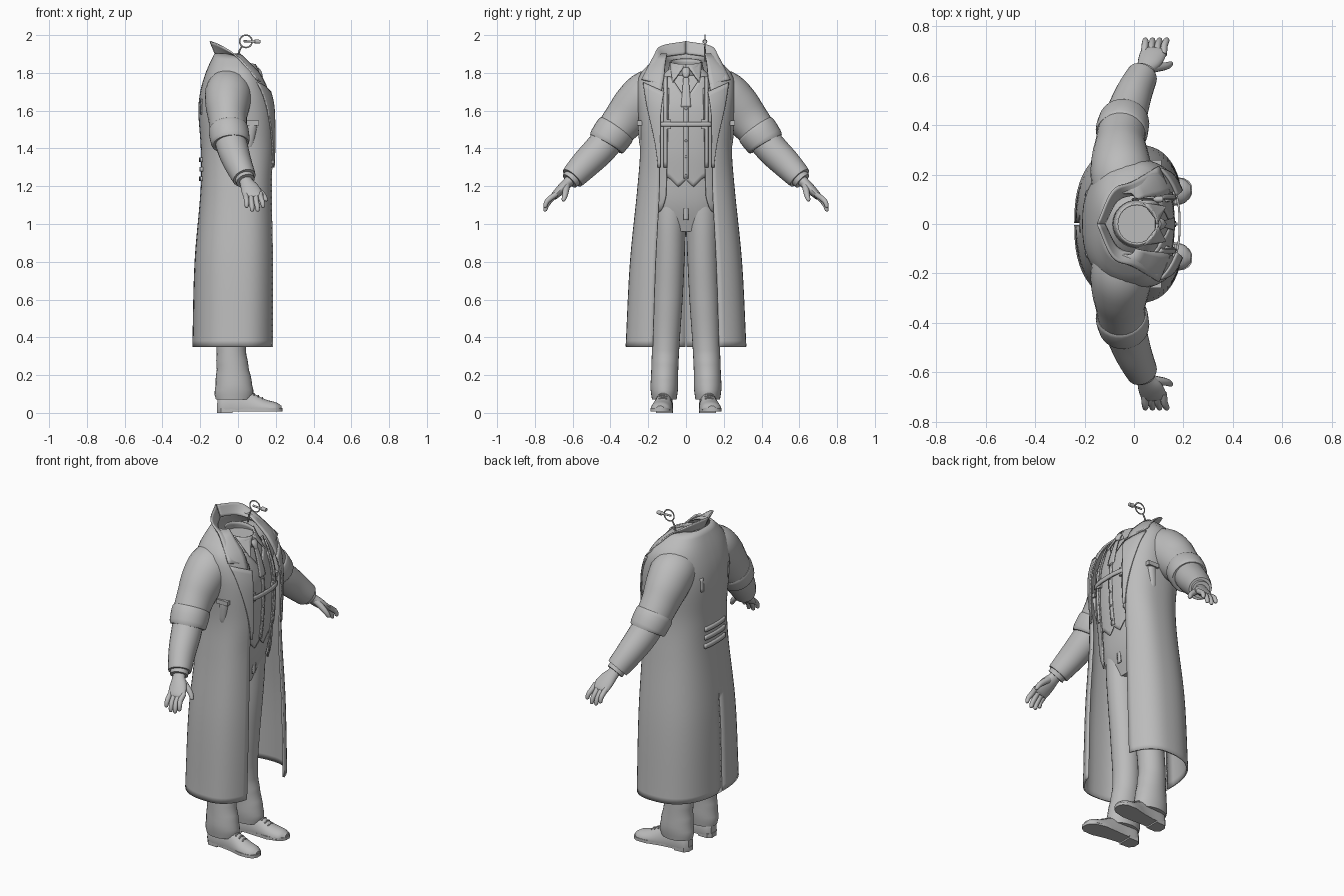
import bpy, bmesh, math
from mathutils import Vector

if "Cube" in bpy.data.objects:
    bpy.data.objects.remove(bpy.data.objects["Cube"])

grey = bpy.data.materials.new("plain_grey")
grey.diffuse_color = (0.5, 0.5, 0.5, 1)
grey.use_nodes = True
grey.node_tree.nodes["Principled BSDF"].inputs["Base Color"].default_value = grey.diffuse_color
P = 0.8  # superellipse exponent of the body sections


def spow(a, p=P):
    return math.copysign(abs(a) ** p, a)


def sample(rows, z):
    """Smoothly interpolate rows keyed by their first value."""
    z = min(max(z, rows[0][0]), rows[-1][0])
    i = max(k for k in range(len(rows) - 1) if rows[k][0] <= z)
    a, b = rows[i], rows[i + 1]
    p, n = rows[max(i - 1, 0)], rows[min(i + 2, len(rows) - 1)]
    t = (z - a[0]) / (b[0] - a[0])
    out = []
    for k in range(1, len(a)):
        ma = (b[k] - p[k]) / (b[0] - p[0]) * (b[0] - a[0])
        mb = (n[k] - a[k]) / (n[0] - a[0]) * (b[0] - a[0])
        out.append((2*t**3 - 3*t*t + 1)*a[k] + (t**3 - 2*t*t + t)*ma
                   + (3*t*t - 2*t**3)*b[k] + (t**3 - t*t)*mb)
    return out


def make(name, rings, closed=True, caps=True, thick=0, mirror=False, skip=None, angle=40):
    """Skin a list of equal-length point rings."""
    bm = bmesh.new()
    vs = [[bm.verts.new(p) for p in r] for r in rings]
    n = len(vs[0])
    for i in range(len(vs) - 1):
        for j in range(n if closed else n - 1):
            k = (j + 1) % n
            if not (skip and skip(i, j)):
                bm.faces.new((vs[i][j], vs[i][k], vs[i+1][k], vs[i+1][j]))
    if closed and caps:
        bm.faces.new(vs[0])
        bm.faces.new(vs[-1])
    bmesh.ops.recalc_face_normals(bm, faces=bm.faces)
    me = bpy.data.meshes.new(name)
    bm.to_mesh(me)
    bm.free()
    me.polygons.foreach_set("use_smooth", [True] * len(me.polygons))
    me.set_sharp_from_angle(angle=math.radians(angle))
    me.materials.append(grey)
    ob = bpy.data.objects.new(name, me)
    bpy.context.collection.objects.link(ob)
    if thick:
        m = ob.modifiers.new("thickness", 'SOLIDIFY')
        m.thickness, m.offset = thick, 0
    if mirror:
        m = ob.modifiers.new("mirror", 'MIRROR')
        m.use_axis = (False, True, False)
        m.use_clip = False
        m.use_mirror_merge = False
    return ob


def tube(name, pts, n=20, ref=(1, 0, 0), sub=4, floor=None, **kw):
    """Sweep an ellipse along points (x, y, z, side radius, other radius)."""
    rows = [(float(i), *p) for i, p in enumerate(pts)]
    m = (len(pts) - 1) * sub
    s = [sample(rows, i / sub) for i in range(m + 1)]
    rings = []
    for i, q in enumerate(s):
        c = Vector(q[:3])
        t = (Vector(s[min(i+1, m)][:3]) - Vector(s[max(i-1, 0)][:3])).normalized()
        a = Vector(ref)
        a = (a - t * a.dot(t)).normalized()
        b = t.cross(a)
        ring = [c + a*q[3]*math.cos(2*math.pi*j/n) + b*q[4]*math.sin(2*math.pi*j/n) for j in range(n)]
        if floor is not None:
            for p in ring:
                p.z = max(p.z, floor)
        rings.append(ring)
    return make(name, rings, **kw)


def patch(name, f, nu=12, nv=16, thick=0.008, **kw):
    return make(name, [[f(i / nu, j / nv) for i in range(nu + 1)] for j in range(nv + 1)],
                closed=False, thick=thick, **kw)


def box(name, c, s, **kw):
    x, y, z = (k / 2 for k in s)
    return make(name, [[(c[0]+a*x, c[1]+b*y, c[2]+h) for a, b in ((-1, -1), (1, -1), (1, 1), (-1, 1))]
                       for h in (-z, z)], **kw)


def lerp(a, b, t):
    return a + (b - a) * t


# section rows: height, back x, front x, half width, half opening
COAT = [(.35, -.237, .198, .315, .175), (.8, -.225, .198, .292, .16), (1.2, -.192, .19, .252, .14),
        (1.4, -.192, .2, .238, .14), (1.6, -.205, .195, .25, .14), (1.7, -.195, .17, .255, .13),
        (1.79, -.17, .125, .24, .115), (1.85, -.145, .07, .185, .11), (1.9, -.12, .02, .125, .1)]
BODY = [(.96, -.08, .07, .12), (1.1, -.13, .115, .185), (1.25, -.14, .135, .19), (1.4, -.15, .15, .2),
        (1.6, -.16, .15, .2), (1.7, -.15, .13, .17), (1.78, -.11, .105, .13), (1.83, -.07, .085, .08)]


def section(rows, z, th):
    r = sample(rows, z)
    cx = (r[0] + r[1]) / 2 + .03
    c = math.cos(th)
    return (cx + spow(c) * (r[1] - cx if c > 0 else cx - r[0]), r[2] * spow(math.sin(th)), z)


def front(rows, y, z, off=0):
    """Point on the front surface at a given y and z."""
    r = sample(rows, z)
    p = section(rows, z, math.asin(min(abs(y) / r[2], .97) ** (1 / P)))
    return (p[0] + off, y, z)


# long open coat with a back slit
coat = []
for i in range(49):
    z = lerp(.35, 1.9, i / 48)
    r = sample(COAT, z)
    t0 = math.asin((r[3] / r[2]) ** (1 / P))
    half = [lerp(t0, math.pi - .004, j / 23) for j in range(24)]
    coat.append([section(COAT, z, t) for t in half + [2*math.pi - t for t in reversed(half)]])
make("coat", coat, closed=False, thick=.01, skip=lambda i, j: j == 23 and i < 18)

# turned-up collar running into the lapels
LOW = [(0, .145, .125, 1.74), (.3, .05, .12, 1.85), (.65, -.06, .1, 1.885), (1, -.12, 0, 1.9)]
TOP = [(0, .10, .235, 1.765), (.3, .0, .175, 1.88), (.65, -.085, .135, 1.94), (1, -.147, 0, 1.967)]
patch("coat_collar", lambda u, v: [lerp(a, b, u) for a, b in zip(sample(LOW, v), sample(TOP, v))],
      nu=5, nv=20, mirror=True)


def lapel(u, v):
    z = lerp(1.3, 1.75, v)
    g = sample(COAT, z)[3] - .006
    return front(COAT, g + u * lerp(.015, .11, v ** 1.5), z - .05 * v * (1 - u), .011)


patch("lapel", lapel, mirror=True)

# inner body, vest, shirt and tie
make("torso", [[section(BODY, lerp(.96, 1.83, i / 30), 2*math.pi*j/32) for j in range(32)] for i in range(31)])


def vest(u, v):
    y = lerp(-.145, .145, u)
    low = 1.245 - .05 * max(0, 1 - abs(abs(y) - .04) / .05)
    return front(BODY, y, lerp(low, min(1.66 + abs(y) * 1.5, 1.78), v), .008)


patch("vest", vest, nu=28, nv=20)
patch("vest_front_edge", lambda u, v: front(BODY, lerp(-.012, .012, u), lerp(1.24, 1.65, v), .014), nu=2, thick=.006)
for k in range(5):
    p = front(BODY, 0, 1.27 + k * .085)
    tube("vest_button", [(p[0] + .01, 0, p[2], .008, .008), (p[0] + .023, 0, p[2], .006, .006)],
         n=10, ref=(0, 1, 0), sub=1)
patch("tie", lambda u, v: front(BODY, (u - .5) * 2 * (.026 - .014 * v), lerp(1.62, 1.8, v), .014), nu=4)
tube("tie_knot", [(.098, 0, 1.82, .02, .014), (.112, 0, 1.8, .022, .014), (.122, 0, 1.775, .012, .01)], n=12, ref=(0, 1, 0))


def neckband(u, v):
    t = 2 * math.pi * u
    r = lerp(.095, .08, v)
    return (.012 + r * math.cos(t), r * math.sin(t), 1.8 + v * .06 - .015 * math.cos(t))


patch("shirt_collar", neckband, nu=32, nv=3)
patch("shirt_collar_flap", lambda u, v: (lerp(lerp(.098, .04, u), .128, v), lerp(lerp(.01, .085, u), .07, v),
      lerp(lerp(1.835, 1.855, u), 1.75, v)), nu=4, nv=5, mirror=True)

# jacket fronts under the coat with rounded lower corners
patch("jacket_front", lambda u, v: front(BODY, lerp(lerp(.105, .09, v), .16, u),
      lerp(1.06 + .09 * (1 - u) ** 3, 1.72, v), .017), mirror=True)
patch("suspender_strap", lambda u, v: front(BODY, lerp(.1, .118, u), lerp(1.3, 1.78, v), .026), nu=2, mirror=True)
patch("chest_strap", lambda u, v: front(BODY, lerp(-.14, .14, v), lerp(1.515, 1.54, u), .032), nu=2)
box("strap_buckle", (.168, .095, 1.528), (.014, .03, .05), mirror=True)

# trousers: height, x range, inner and outer y
LEG = [(.07, -.12, .075, .05, .18), (.13, -.122, .08, .042, .188), (.2, -.115, .065, .042, .185),
       (.35, -.113, .042, .035, .18), (.6, -.1, .062, .018, .175), (.8, -.1, .085, .008, .172),
       (.96, -.115, .1, 0, .175), (1.06, -.125, .105, -.01, .18), (1.12, -.125, .105, -.01, .18)]
legs = []
for i in range(41):
    z = lerp(.07, 1.12, i / 40)
    a, b, c, d = sample(LEG, z)
    wave = .004 * math.sin(z * 75) * max(0, 1 - z / .45)  # ankle folds
    legs.append([((a+b)/2 + ((b-a)/2 + wave) * math.cos(t), (c+d)/2 + (d-c)/2 * math.sin(t), z)
                 for t in (2*math.pi*j/28 for j in range(28))])
make("trouser_leg", legs, mirror=True)
patch("trouser_fly", lambda u, v: (.104 + .006 * v, lerp(-.012, .012, u), lerp(1.02, 1.2, v)), nu=2)

# shoes with sole, heel and laces
tube("shoe", [(-.108, .11, .03, .025, .07), (-.08, .112, .03, .043, .095), (0, .116, .03, .045, .098),
              (.07, .12, .025, .05, .08), (.14, .128, .02, .057, .052), (.2, .135, .018, .05, .038),
              (.23, .137, .018, .022, .02)], ref=(0, 1, 0), floor=.015, mirror=True)
SOLE = [(-.11, .11, .02), (-.09, .112, .042), (0, .116, .043), (.07, .12, .05), (.14, .128, .06),
        (.2, .135, .052), (.225, .137, .035), (.235, .138, .015)]
for name, x1, z0, z1 in (("sole", .235, .008, .026), ("shoe_heel", -.03, 0, .02)):
    s = [q for q in SOLE if q[0] <= x1] if x1 > 0 else SOLE[:2] + [(x1, .115, .043)]
    edge = [(x, y - w) for x, y, w in s] + [(x, y + w) for x, y, w in reversed(s)]
    make(name, [[(x, y, z) for x, y in edge] for z in (z0, z1)], mirror=True)
for k in range(3):
    x, z = .085 + k * .022, .1 - k * .011
    tube("shoe_lace", [(x, .1, z - .006, .004, .004), (x, .122, z + .002, .004, .004),
                       (x, .144, z - .006, .004, .004)], n=8, sub=2, mirror=True)

# arms: coat sleeve, rolled cuff, jacket sleeve
tube("coat_sleeve", [(-.05, .1, 1.71, .11, .11), (-.05, .19, 1.69, .125, .128), (-.055, .26, 1.63, .118, .125),
                     (-.055, .32, 1.56, .103, .113), (-.05, .37, 1.5, .098, .102), (-.04, .42, 1.43, .094, .094)],
     n=28, mirror=True)
tube("coat_cuff", [(-.052, .365, 1.507, .1, .1), (-.05, .375, 1.493, .106, .108), (-.04, .415, 1.438, .103, .104),
                   (-.038, .424, 1.424, .095, .096)], n=28, sub=2, mirror=True)
tube("jacket_sleeve", [(-.045, .4, 1.46, .083, .085), (-.025, .46, 1.39, .082, .084), (.0, .53, 1.32, .074, .078),
                       (.028, .59, 1.257, .065, .068), (.034, .602, 1.244, .062, .064)], n=24, mirror=True)
tube("shirt_cuff", [(.026, .585, 1.26, .052, .052), (.04, .617, 1.228, .05, .048)], sub=1, mirror=True)
for k in range(3):
    box("sleeve_button", (-.05 + k * .015, .53 + k * .022, 1.285 - k * .022), (.014, .014, .014), mirror=True)

# hands
tube("palm", [(.035, .595, 1.25, .034, .03), (.045, .625, 1.22, .036, .028), (.065, .66, 1.185, .05, .026),
              (.08, .695, 1.15, .052, .02), (.083, .703, 1.138, .045, .014)], n=18, mirror=True)
for k, (dz, name) in enumerate(((.02, "little_finger"), (0, "ring_finger"), (0, "middle_finger"), (.02, "index_finger"))):
    x = .042 + k * .026
    tube(name, [(x, .685, 1.16, .014, .015), (x + .002, .72, 1.125 + dz/2, .014, .015),
                (x + .004 + k * .002, .739, 1.095 + dz, .013, .013), (x + .004 + k * .003, .745, 1.072 + dz, .01, .01),
                (x + .004 + k * .003, .745, 1.066 + dz, .004, .004)], n=10, sub=3, mirror=True)
tube("thumb", [(.06, .63, 1.215, .02, .02), (.1, .635, 1.185, .018, .018), (.132, .64, 1.155, .015, .015),
               (.148, .648, 1.128, .011, .011), (.15, .65, 1.12, .004, .004)], n=10, ref=(0, 1, 0), mirror=True)

# side pouches on the coat
tube("side_pouch", [(.058, .222, 1.395, .018, .012), (.06, .224, 1.42, .024, .022), (.07, .228, 1.5, .03, .026),
                    (.075, .228, 1.535, .031, .026)], n=12, mirror=True)
box("pouch_flap", (.076, .23, 1.535), (.07, .06, .025), mirror=True)

# back straps at the waist and small patches on the shoulder blades
for z in (1.24, 1.29, 1.34):
    patch("back_strap", lambda u, v: section(COAT, lerp(z - .012, z + .012, u), math.pi + lerp(-.3, .3, v)),
          nu=2, thick=.03)
patch("back_patch", lambda u, v: section(COAT, lerp(1.58, 1.66, v), math.pi - lerp(.38, .46, u)), nu=2, nv=4,
      thick=.018, mirror=True)

# small ring device on a stem beside the neck
tube("device_stem", [(-.005, .1, 1.86, .005, .005), (.005, .1, 1.91, .005, .005), (.02, .1, 1.94, .004, .004)], n=8)
tube("device_ring", [(.042 + .033 * math.cos(k * math.pi / 6), .1, 1.967 + .033 * math.sin(k * math.pi / 6), .003, .004)
                     for k in range(13)], n=8, ref=(0, 1, 0), sub=2)
tube("device_rod", [(.03, .1, 1.968, .006, .006), (.08, .1, 1.966, .006, .006), (.09, .1, 1.966, .013, .012),
                    (.118, .1, 1.965, .011, .01)], n=10, ref=(0, 1, 0), sub=2)
